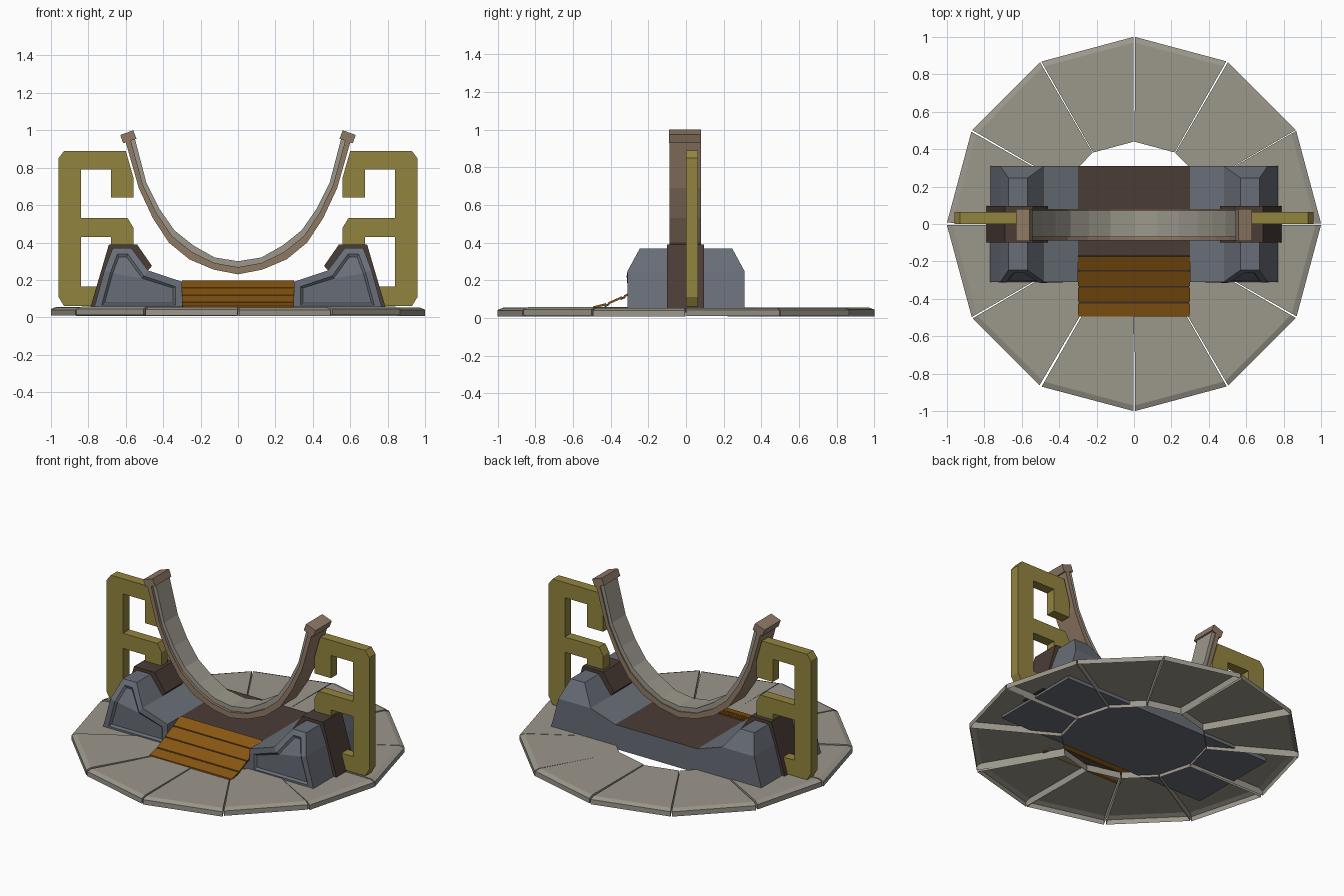
import bpy, bmesh, math, random
from mathutils import Vector

cube = bpy.data.objects.get("Cube")
if cube:
    bpy.data.objects.remove(cube)
random.seed(4)


def material(name, rgb):
    m = bpy.data.materials.new(name)
    m.use_nodes = True
    m.diffuse_color = (*rgb, 1)
    m.node_tree.nodes["Principled BSDF"].inputs["Base Color"].default_value = (*rgb, 1)
    return m


STONE = material("warm_grey_stone", (.33, .31, .26))
STEEL = material("blue_grey_steel", (.14, .155, .185))
OLIVE = material("olive_gold", (.29, .23, .05))
BROWN = material("dark_brown", (.07, .046, .036))
ORANGE = material("orange_wood", (.25, .095, .006))
BEIGE = material("beige_metal", (.28, .195, .13))


def finish(bm, name, *mats, mirror=False):
    """Turn a bmesh into a flat shaded object, optionally mirrored left to right."""
    bmesh.ops.recalc_face_normals(bm, faces=bm.faces)
    mesh = bpy.data.meshes.new(name)
    bm.to_mesh(mesh)
    bm.free()
    for m in mats:
        mesh.materials.append(m)
    obj = bpy.data.objects.new(name, mesh)
    bpy.context.collection.objects.link(obj)
    if mirror:
        obj.modifiers.new("Mirror", "MIRROR").use_clip = False
    return obj


def loft(bm, front, back):
    """Join two matching outlines with walls; return both vertex loops."""
    f = [bm.verts.new(p) for p in front]
    b = [bm.verts.new(p) for p in back]
    for i in range(len(f)):
        j = (i + 1) % len(f)
        bm.faces.new((f[i], f[j], b[j], b[i]))
    return f, b


def prism(name, outline, y0, y1, *mats, mirror=False):
    """Extrude an x-z outline along y."""
    bm = bmesh.new()
    f, b = loft(bm, [(x, y0, z) for x, z in outline], [(x, y1, z) for x, z in outline])
    bm.faces.new(f)
    bm.faces.new(b)
    return finish(bm, name, *mats, mirror=mirror)


def side_prism(name, outline, half, mat):
    """Extrude a y-z outline across x."""
    bm = bmesh.new()
    f, b = loft(bm, [(-half, y, z) for y, z in outline], [(half, y, z) for y, z in outline])
    bm.faces.new(f)
    bm.faces.new(b)
    return finish(bm, name, mat)


# Twelve hollow floor slabs with a sloped outer rim and thin gaps
def floor_slab(i):
    step = math.pi / 6
    a0 = i * step + math.radians(random.uniform(.1, .45))
    a1 = (i + 1) * step - math.radians(random.uniform(.1, .45))
    dz = random.uniform(-.004, .004)
    bm = bmesh.new()

    def pair(r, z):
        return [bm.verts.new((r * math.cos(a), r * math.sin(a), z + dz)) for a in (a0, a1)]

    rows = [pair(r, z) for r, z in ((.44, .01), (.44, .054), (.97, .054), (1, .042), (1, .01))]
    for p, q in zip(rows, rows[1:]):
        bm.faces.new((p[0], p[1], q[1], q[0]))
    for k in (0, 1):
        bm.faces.new([r[k] for r in rows])
    finish(bm, f"floor_slab_{i + 1}", STONE)


for i in range(12):
    floor_slab(i)

# Side blocks: tapered at the top, with a recessed front panel
bm = bmesh.new()
low, high = .31, .245
block = [(.3, low, .03), (.3, low, .19), (.48, low, .25), (.57, high, .37),
         (.67, high, .37), (.715, low, .25), (.775, low, .03)]
front, back = loft(bm, [(x, -y, z) for x, y, z in block], block)
panel = []
for loop in (front, back):
    lower = bm.faces.new(loop[:3] + loop[5:])
    upper = bm.faces.new(loop[2:6])
    panel = panel or [lower, upper]
bmesh.ops.recalc_face_normals(bm, faces=bm.faces)
bmesh.ops.inset_region(bm, faces=panel, thickness=.035, use_even_offset=True)
bmesh.ops.inset_region(bm, faces=panel, thickness=.012, depth=-.012, use_even_offset=True)
finish(bm, "side_block", STEEL, mirror=True)

# Middle platform with a brown deck
deck = side_prism("platform", [(-.31, .03), (-.31, .11), (-.17, .17), (-.17, .19),
                               (.31, .19), (.31, .03)], .3, STEEL)
deck.data.materials.append(BROWN)
for face in deck.data.polygons:
    if face.normal.z > .8:
        face.material_index = 1

# Ramp planks and the dark battens under their seams
path = [Vector(p) for p in ((-.17, .198), (-.25, .158), (-.335, .118), (-.42, .08), (-.5, .06))]
drop = Vector((0, -.012))
for i, (p, q) in enumerate(zip(path, path[1:])):
    gap = (q - p).normalized() * .005
    a, b = p + gap, q - gap
    side_prism(f"ramp_plank_{i + 1}", [a, b, b + drop, a + drop], .3, ORANGE)
    if i < 3:
        a, b = q - gap * 3 + drop / 2, q + gap * 3 + drop / 2
        side_prism(f"ramp_batten_{i + 1}", [a, b, b + drop, a + drop], .295, BROWN)

# Brown collars wrapped over the side blocks
prism("collar", [(.79, .05), (.69, .39), (.54, .39), (.46, .275), (.49, .24), (.6, .05)],
      -.1, .095, BROWN, mirror=True)

# Hooked side frames
frame = [(.96, .11), (.93, .06), (.75, .06), (.75, .165), (.84, .165), (.84, .43),
         (.68, .43), (.68, .38), (.56, .38), (.56, .48), (.59, .53), (.84, .53),
         (.84, .79), (.68, .79), (.68, .64), (.56, .64), (.56, .75), (.6, .89),
         (.93, .89), (.96, .85)]
prism("side_frame", frame, 0, .065, OLIVE, mirror=True)

# Cradle: beige outer band, grey liner and end caps
outer = [Vector(p) for p in ((0, .23), (.13, .255), (.26, .31), (.37, .4),
                             (.455, .53), (.53, .69), (.61, .97))]
inner = [Vector(p) for p in ((0, .3), (.125, .32), (.24, .385), (.34, .465),
                             (.42, .58), (.49, .72), (.55, .95))]
middle = [p.lerp(q, .55) for p, q in zip(outer, inner)]


def full(points):
    return [(-x, z) for x, z in points[:0:-1]] + [(x, z) for x, z in points]


prism("cradle_band", full(outer) + full(middle)[::-1], -.088, .08, BEIGE)
prism("cradle_liner", full(middle) + full(inner)[::-1], -.07, .072, STONE)
prism("cradle_cap", [(.63, .975), (.56, 1), (.543, .955), (.613, .93)],
      -.09, .08, BEIGE, mirror=True)
